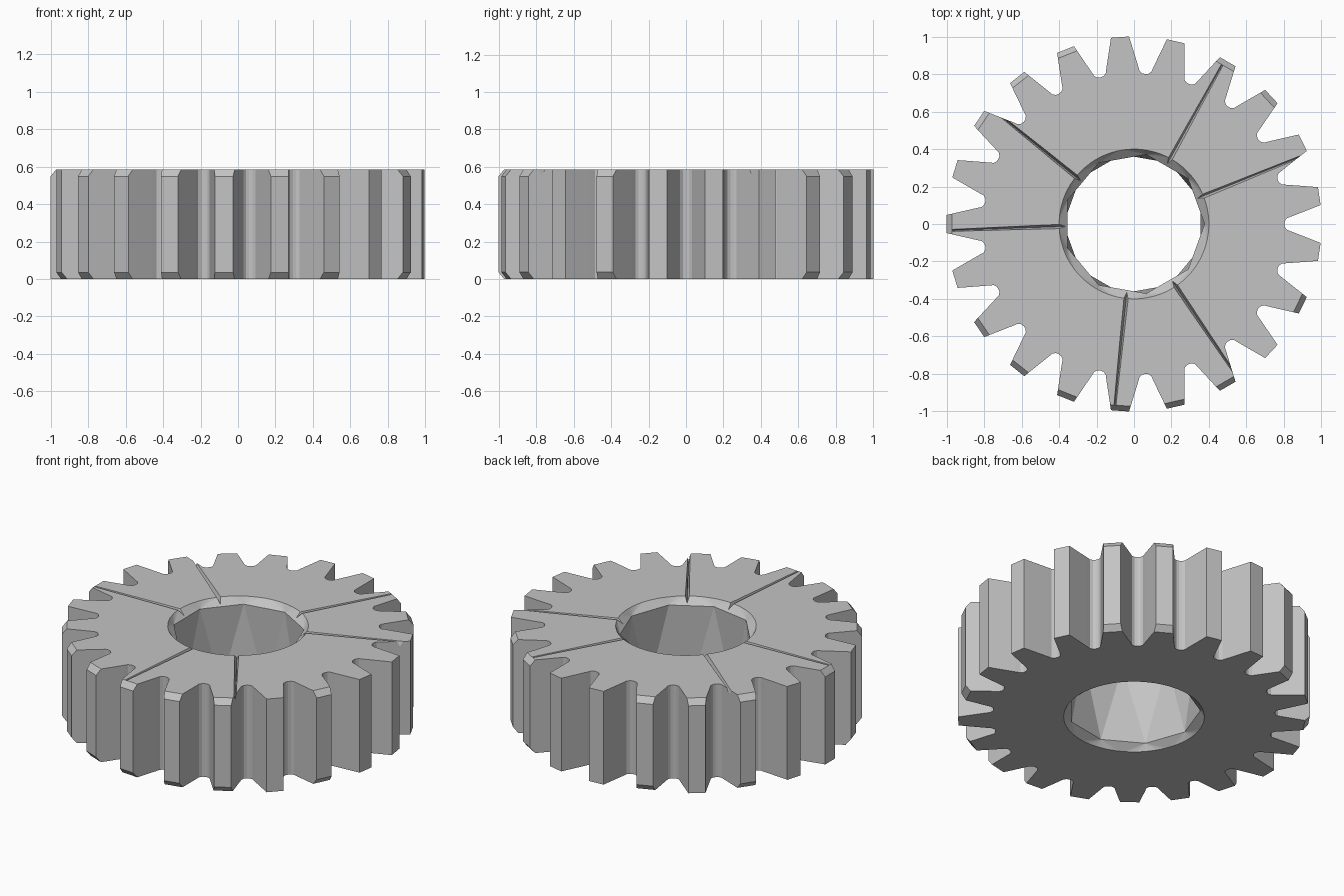
import bpy, bmesh
from math import sin, cos, radians, pi
from mathutils import Vector

if "Cube" in bpy.data.objects:
    bpy.data.objects.remove(bpy.data.objects["Cube"], do_unlink=True)

H, TIP, TEETH, SIDES = 0.585, 1.002, 21, 9
PITCH = 360 / TEETH

steel = bpy.data.materials.new("grey_steel")
steel.use_nodes = True
grey = (0.55, 0.55, 0.55, 1)
steel.diffuse_color = grey
steel.node_tree.nodes["Principled BSDF"].inputs["Base Color"].default_value = grey


def polar(r, deg, z):
    return Vector((r * cos(radians(deg)), r * sin(radians(deg)), z))


def make_object(name, bm):
    bmesh.ops.recalc_face_normals(bm, faces=bm.faces)
    mesh = bpy.data.meshes.new(name)
    bm.to_mesh(mesh)
    bm.free()
    mesh.materials.append(steel)
    obj = bpy.data.objects.new(name, mesh)
    bpy.context.collection.objects.link(obj)
    return obj


def stitch(bm, a, b, phase=0.0):
    """Join two rings of unequal count with triangles."""
    na, nb, i, j = len(a), len(b), 0, 0
    while i < na or j < nb:
        if j == nb or (i < na and (i + .5) / na <= (j + .5 + phase) / nb):
            bm.faces.new((a[i % na], a[(i + 1) % na], b[j % nb]))
            i += 1
        else:
            bm.faces.new((a[i % na], b[(j + 1) % nb], b[j % nb]))
            j += 1


# One pitch of the outline: half a rounded valley, a tooth, half a valley
half = [(1.2, .806), (2.2, .818), (2.8, .845), (5.8, TIP)]
pitch = [(0, .803)] + half + [(PITCH - d, r) for d, r in reversed(half)]
outline = [(k * PITCH + d, r) for k in range(TEETH) for d, r in pitch]

# Gear body with a chamfered, faceted bore
bm = bmesh.new()
rims, mouths, bores = [], [], []
for z, inset, phase in ((0, .04, .5), (H, -.04, 0)):
    rims.append([bm.verts.new(polar(r, d, z)) for d, r in outline])
    mouths.append([bm.verts.new(polar(.4, d, z)) for d, r in outline])
    bores.append([bm.verts.new(polar(.377, (s + phase) * 360 / SIDES, z + inset))
                  for s in range(SIDES)])
    stitch(bm, mouths[-1], bores[-1], phase)
n = len(outline)
for a, b in ((rims[0], rims[1]), (rims[0], mouths[0]), (rims[1], mouths[1])):
    for i in range(n):
        k = (i + 1) % n
        bm.faces.new((a[i], a[k], b[k], b[i]))
stitch(bm, bores[1], bores[0], .5)
bmesh.ops.recalc_face_normals(bm, faces=bm.faces)

# Worn tooth tips: slice off upper and lower corners
worn_top = (2, 3, 6, 7, 8, 10, 12, 13, 14, 15, 16, 17, 19)
worn_bottom = (2, 3, 6, 8, 11, 12, 13, 14, 15, 16, 17, 19)
for teeth, z, tilt in ((worn_top, H, .8), (worn_bottom, 0, -.8)):
    for k in teeth:
        angle = (k + .5) * PITCH
        cut = bmesh.ops.bisect_plane(
            bm, geom=bm.verts[:] + bm.edges[:] + bm.faces[:], dist=1e-5,
            plane_co=polar(TIP - .03, angle, z), plane_no=polar(1, angle, tilt),
            clear_outer=True)
        edges = [e for e in cut["geom_cut"] if isinstance(e, bmesh.types.BMEdge)]
        bmesh.ops.edgeloop_fill(bm, edges=edges)
gear = make_object("gear_body", bm)

# Thin radial grooves across the top face
bm = bmesh.new()
for angle in (22, 61, 141, 182, 264, 304):
    side = polar(1, angle + 90, 0)
    ends = []
    for r, w in ((.33, .016), (.97, .007)):
        ends.append([bm.verts.new(polar(r, angle, H + .01) + side * w),
                     bm.verts.new(polar(r, angle, H + .01) - side * w),
                     bm.verts.new(polar(r, angle, H - .03))])
    for e in ends:
        bm.faces.new(e)
    for i in range(3):
        k = (i + 1) % 3
        bm.faces.new((ends[0][i], ends[0][k], ends[1][k], ends[1][i]))
cutter = make_object("groove_cutter", bm)
cutter.hide_render = True

grooves = gear.modifiers.new("grooves", "BOOLEAN")
grooves.operation = "DIFFERENCE"
grooves.solver = "EXACT"
grooves.object = cutter
bpy.context.view_layer.objects.active = gear
gear.select_set(True)
bpy.ops.object.modifier_apply(modifier=grooves.name)
bpy.data.objects.remove(cutter, do_unlink=True)
